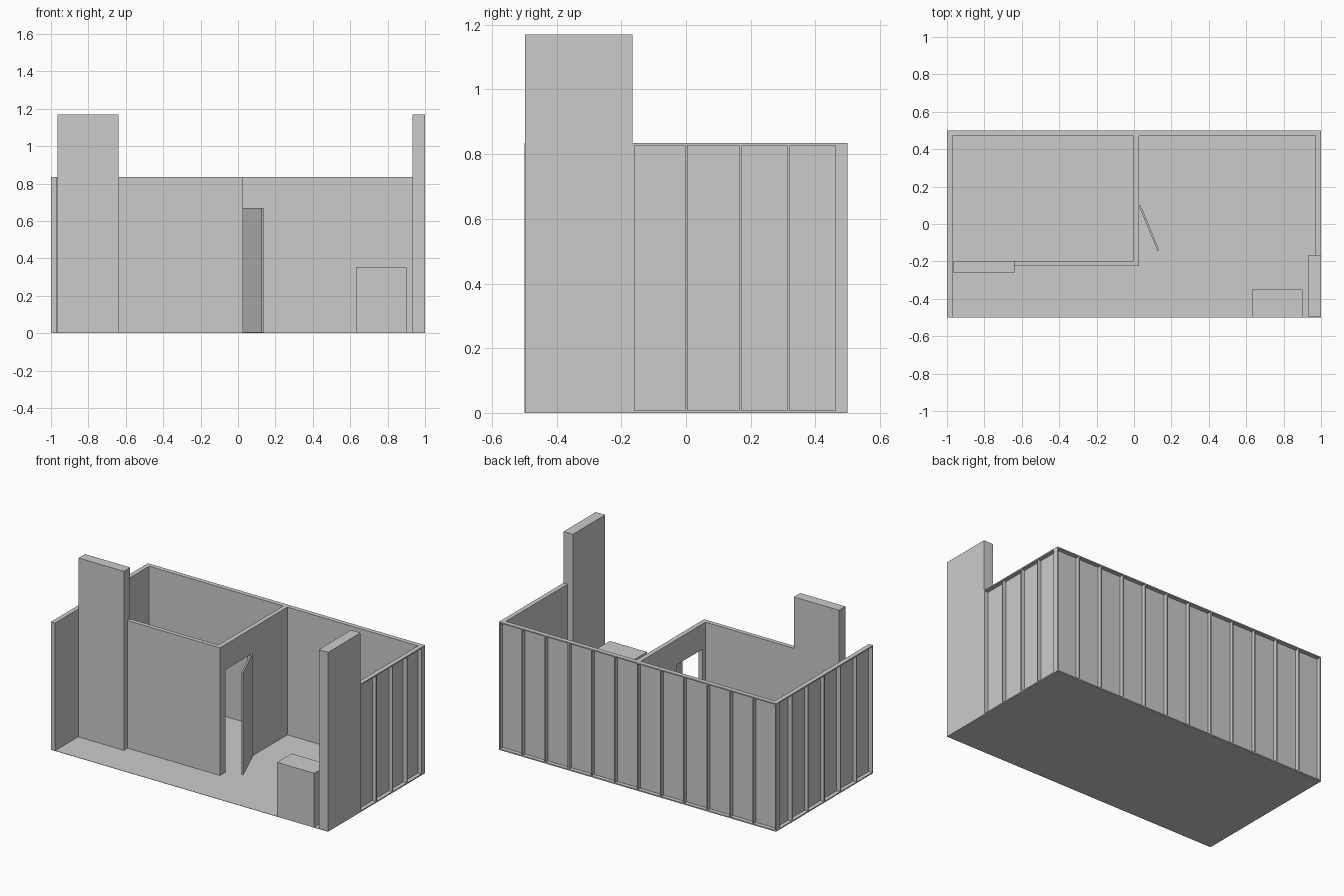
import bpy, bmesh, math
from mathutils import Matrix

if "Cube" in bpy.data.objects:
    bpy.data.objects.remove(bpy.data.objects["Cube"])

H, TALL = 0.835, 1.17      # wall height, display panel height
T, D = 0.0078, 0.03        # lumber thickness, wall depth
SKIN = 0.004               # interior sheet thickness


def add_boxes(name, boxes):
    """One object from boxes given as (x0, x1, y0, y1, z0, z1)."""
    bm = bmesh.new()
    for x0, x1, y0, y1, z0, z1 in boxes:
        m = Matrix.Translation(((x0 + x1) / 2, (y0 + y1) / 2, (z0 + z1) / 2))
        m = m @ Matrix.Diagonal((x1 - x0, y1 - y0, z1 - z0, 1))
        bmesh.ops.create_cube(bm, size=1, matrix=m)
    mesh = bpy.data.meshes.new(name)
    bm.to_mesh(mesh)
    bm.free()
    ob = bpy.data.objects.new(name, mesh)
    bpy.context.collection.objects.link(ob)
    return ob


def framed_wall(name, length, studs, location, angle):
    """Wall along local x; framing shows on local +y, sheet on local y = 0."""
    boxes = [(0, length, 0, SKIN, 0, H),
             (0, length, SKIN, D, 0, T),
             (0, length, SKIN, D, H - T, H)]
    for s in studs:
        boxes.append((s, s + T, SKIN, D, T, H - T))
    ob = add_boxes(name, boxes)
    ob.location = location
    ob.rotation_euler.z = math.radians(angle)
    return ob


# Floor
add_boxes("floor", [(-1, 1, -0.5, 0.5, 0, 0.002)])

# Stud-framed outer walls
framed_wall("back_wall", 2.0, [0] + [i / 6 - T / 2 for i in range(1, 12)] + [2 - T],
            (-1, 0.47, 0), 0)
framed_wall("left_wall", 0.97,
            [0] + [i / 6 - T / 2 for i in range(1, 6)] + [0.97 - T],
            (-0.97, -0.5, 0), 90)
framed_wall("right_wall", 0.637,
            [0, 0.15, 0.298, 0.466, 0.637 - T],
            (0.97, 0.47, 0), -90)

# Partition with a doorway
add_boxes("side_partition", [
    (-0.003, 0.027, -0.225, -0.165, 0, H),
    (-0.003, 0.027, 0.1, 0.47, 0, H),
    (-0.003, 0.027, -0.165, 0.1, 0.67, H)])
add_boxes("front_partition", [(-0.64, -0.003, -0.225, -0.197, 0, H)])

# Open door, hinged at the far jamb
door = add_boxes("door", [(0, 0.262, -0.005, 0.005, 0.003, 0.67)])
door.location = (0.03, 0.1, 0)
door.rotation_euler.z = math.atan2(-0.24, 0.1)

# Tall display panels
add_boxes("left_display_panel", [(-0.966, -0.64, -0.263, -0.197, 0, TALL)])
add_boxes("right_display_panel", [(0.932, 1, -0.498, -0.165, 0, TALL)])

# Reception counter
add_boxes("counter", [(0.632, 0.9, -0.5, -0.35, 0, 0.355)])
